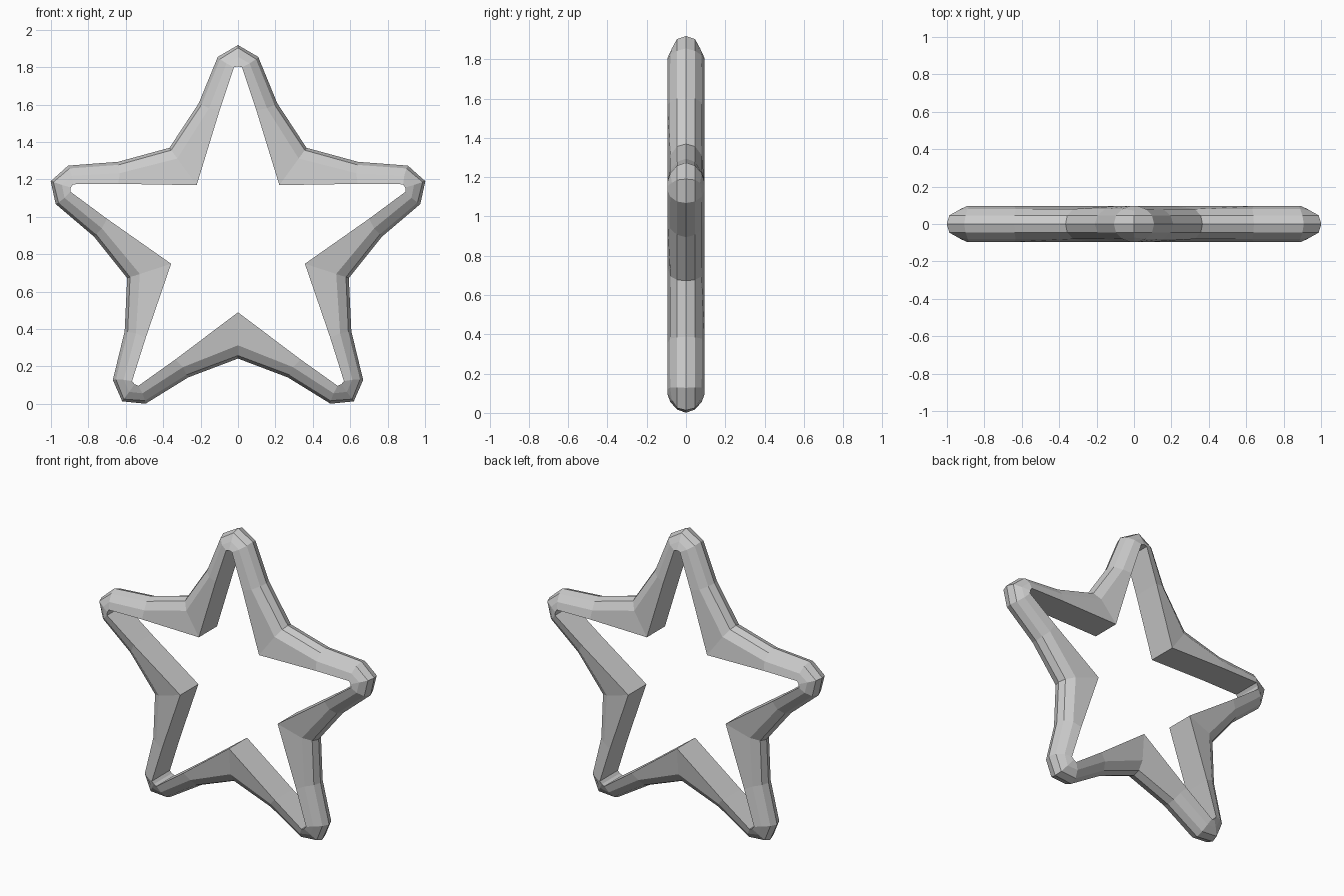
import bpy, bmesh
from math import sin, cos, pi

if "Cube" in bpy.data.objects:
    bpy.data.objects.remove(bpy.data.objects["Cube"])

CZ = 0.865  # height of the star centre

# Half of one star point: each station lists (side, radial, depth) from the
# outer ridge, over the rounded edge, to the rim of the star-shaped hole.
tip = [(0, 1.053, 0), (0, 1.038, .046), (0, .99, .072), (0, .94, .095)]
shoulder = [(.108, .99, 0), (.096, .978, .046), (.062, .955, .08), (.021, .935, .095)]
flank = [(.21, .742, 0), (.195, .735, .046), (.155, .715, .081), (.098, .705, .095)]


def on_valley(r, y):
    return (r * sin(pi / 5), r * cos(pi / 5), y)


valley = [on_valley(.623, 0), on_valley(.607, .046), on_valley(.552, .08), on_valley(.376, .095)]


def flip(station):
    return [(-x, r, y) for x, r, y in station]


# One fifth of the ring, going clockwise seen from the front
fifth = [flip(flank), flip(shoulder), tip, shoulder, flank, valley]

bm = bmesh.new()
rings = []
for k in range(5):
    a = 2 * pi * k / 5
    for station in fifth:
        section = [(x, r, -y) for x, r, y in station[::-1]] + station[1:]
        rings.append([bm.verts.new((x * cos(a) + r * sin(a), y, CZ - x * sin(a) + r * cos(a)))
                      for x, r, y in section])

# Skin neighbouring cross-sections, closing the inner wall
for i, ring in enumerate(rings):
    nxt = rings[(i + 1) % len(rings)]
    for j in range(len(ring)):
        m = (j + 1) % len(ring)
        bm.faces.new((ring[j], nxt[j], nxt[m], ring[m]))
bmesh.ops.recalc_face_normals(bm, faces=bm.faces)

mesh = bpy.data.meshes.new("star_ring")
bm.to_mesh(mesh)
bm.free()
bpy.context.collection.objects.link(bpy.data.objects.new("star_ring", mesh))
